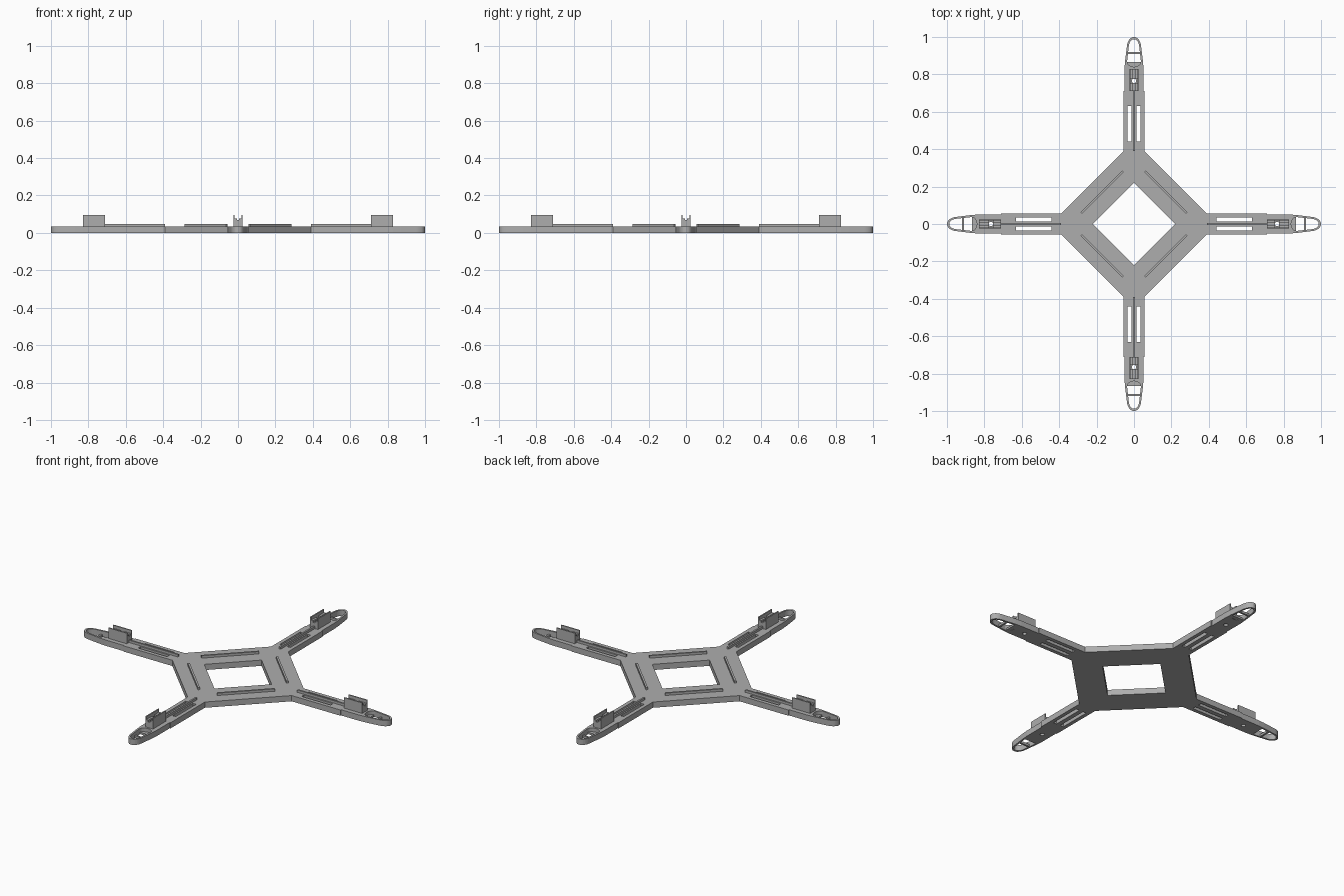
import bpy, math
from mathutils import Matrix

if "Cube" in bpy.data.objects:
    bpy.data.objects.remove(bpy.data.objects["Cube"])

T = 0.034  # plate thickness
grey = bpy.data.materials.new("light grey")
grey.diffuse_color = (0.42, 0.42, 0.42, 1)
grey.use_nodes = True
grey.node_tree.nodes["Principled BSDF"].inputs["Base Color"].default_value = grey.diffuse_color


def rect(x0, x1, y0, y1):
    return [(x0, y0), (x1, y0), (x1, y1), (x0, y1)]


def turn(pts, k):
    c, s = ((1, 0), (0, 1), (-1, 0), (0, -1))[k]
    return [(x * c - y * s, x * s + y * c) for x, y in pts]


def arc(cx, rx, ry, a0, a1, n):
    return [(cx + rx * math.cos(math.radians(a0 + (a1 - a0) * i / n)),
             ry * math.sin(math.radians(a0 + (a1 - a0) * i / n))) for i in range(n + 1)]


def slab(name, loops, z0, z1, angle=0.0):
    """Extrude an outline with holes between two heights."""
    cu = bpy.data.curves.new(name, 'CURVE')
    cu.dimensions = '2D'
    cu.fill_mode = 'BOTH'
    cu.extrude = (z1 - z0) / 2
    for pts in loops:
        sp = cu.splines.new('POLY')
        sp.points.add(len(pts) - 1)
        for p, (x, y) in zip(sp.points, pts):
            p.co = (x, y, 0, 1)
        sp.use_cyclic_u = True
    tmp = bpy.data.objects.new(name + "_outline", cu)
    bpy.context.collection.objects.link(tmp)
    bpy.context.view_layer.update()
    dg = bpy.context.evaluated_depsgraph_get()
    me = bpy.data.meshes.new_from_object(tmp.evaluated_get(dg))
    bpy.data.objects.remove(tmp)
    me.transform(Matrix.Rotation(angle, 4, 'Z') @ Matrix.Translation((0, 0, (z0 + z1) / 2)))
    me.materials.clear()
    me.materials.append(grey)
    for p in me.polygons:
        p.use_smooth = False
        p.material_index = 0
    ob = bpy.data.objects.new(name, me)
    bpy.context.collection.objects.link(ob)
    return ob


# One arm's outline, with a tapered rounded tip, and its cut-outs
arm = [(0.39, -0.056), (0.71, -0.056), (0.71, -0.051), (0.83, -0.051), (0.87, -0.048)]
arm += arc(0.945, 0.055, 0.038, -80, 80, 14)
arm += [(0.87, 0.048), (0.83, 0.051), (0.71, 0.051), (0.71, 0.056), (0.39, 0.056)]
tip_hole = [(0.87, -0.037)] + arc(0.945, 0.043, 0.028, -80, 80, 12) + [(0.87, 0.037)]
tip_hole += arc(0.87, 0.03, 0.037, 90, 270, 10)[1:-1]
screw_hole = arc(0.765, 0.012, 0.012, 0, 337.5, 15)
slots = [rect(0.44, 0.63, 0.013, 0.034), rect(0.44, 0.63, -0.034, -0.013)]

# Whole frame plate: four arms joined around a square opening
outline, holes = [], [turn([(0.22, 0)], k)[0] for k in range(4)]
loops = [holes]
for k in range(4):
    outline += turn(arm, k)
    loops += [turn(h, k) for h in [tip_hole, screw_hole] + slots]
slab("frame_plate", [outline] + loops, 0, T)

for k in range(4):
    a = k * math.pi / 2
    # Stiffening ribs on the arm and on the frame side
    slab(f"arm_rib_{k}", [rect(0.39, 0.71, -0.005, 0.005)], T - 0.002, 0.048, a)
    slab(f"frame_rib_{k}", [rect(0.235, 0.246, -0.157, 0.157)], T - 0.002, 0.048, a + math.pi / 4)
    # Clip: outer walls and a pair of lower jaws
    for s, side in ((1, "left"), (-1, "right")):
        wall = sorted((s * 0.018, s * 0.025))
        jaw = sorted((s * 0.006, s * 0.018))
        slab(f"clip_wall_{side}_{k}", [rect(0.71, 0.83, *wall)], T - 0.002, 0.096, a)
        for x0, x1 in ((0.71, 0.753), (0.777, 0.83)):
            slab(f"clip_jaw_{side}_{k}", [rect(x0, x1, *jaw)], T - 0.002, 0.078, a)
    for x0, x1 in ((0.71, 0.753), (0.777, 0.83)):
        slab(f"clip_floor_{k}", [rect(x0, x1, -0.006, 0.006)], T - 0.002, 0.068, a)
    # Thin ledge and crossbar inside the tip loop
    slab(f"tip_ledge_{k}", [rect(0.838, 0.865, -0.04, 0.04)], 0.001, 0.012, a)
    slab(f"tip_crossbar_{k}", [rect(0.909, 0.92, -0.038, 0.038)], 0.001, 0.014, a)
